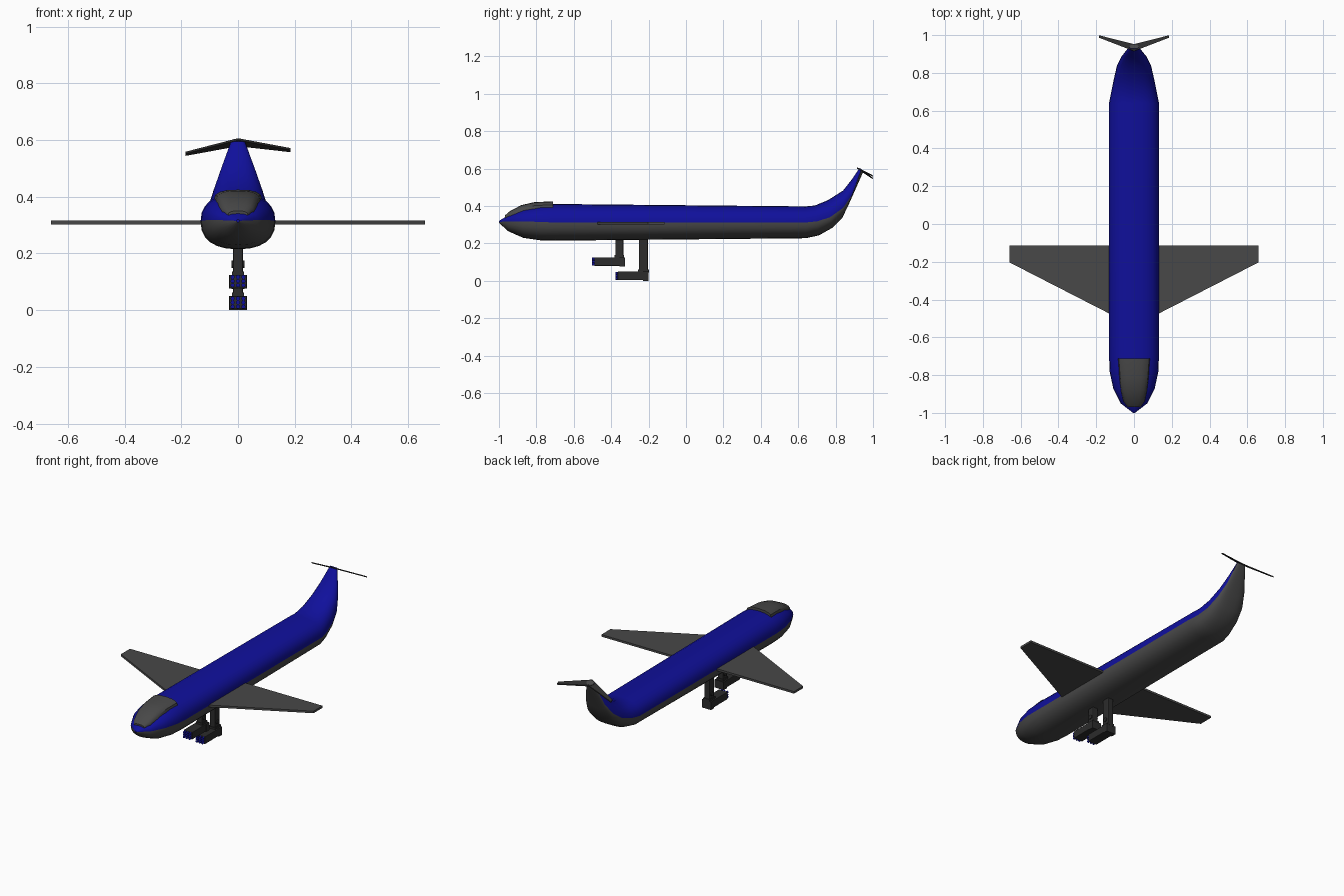
import bpy, bmesh, math
from mathutils import Vector

if "Cube" in bpy.data.objects:
    bpy.data.objects.remove(bpy.data.objects["Cube"])


def material(name, rgb):
    m = bpy.data.materials.new(name)
    m.diffuse_color = (*rgb, 1)
    m.use_nodes = True
    m.node_tree.nodes["Principled BSDF"].inputs["Base Color"].default_value = m.diffuse_color
    return m


BLUE = material("blue_paint", (0.005, 0.005, 0.33))
GREY = material("dark_grey", (0.065, 0.065, 0.065))
BLACK = material("near_black", (0.025, 0.025, 0.025))


def finish(name, bm, mats, smooth=False):
    bmesh.ops.recalc_face_normals(bm, faces=bm.faces)
    me = bpy.data.meshes.new(name)
    bm.to_mesh(me)
    bm.free()
    ob = bpy.data.objects.new(name, me)
    bpy.context.collection.objects.link(ob)
    for m in mats:
        me.materials.append(m)
    if smooth:
        bpy.ops.object.select_all(action='DESELECT')
        ob.select_set(True)
        bpy.context.view_layer.objects.active = ob
        bpy.ops.object.shade_smooth_by_angle(angle=math.radians(35))
    return ob


def loft(name, stations, mats, n=24, power=0.85):
    """Stations: half width, then top, middle and bottom points as (y, z).
    The upper half uses material 0, the lower half material 1."""
    bm = bmesh.new()
    rings = []
    for w, top, mid, bot in stations:
        ring = []
        for i in range(n):
            a = 2 * math.pi * i / n
            c = math.copysign(abs(math.cos(a)) ** power, math.cos(a))
            s = abs(math.sin(a)) ** power
            p = Vector(mid).lerp(Vector(top if i <= n // 2 else bot), s)
            ring.append(bm.verts.new((w * c, p.x, p.y)))
        rings.append(ring)
    for r0, r1 in zip(rings, rings[1:]):
        for i in range(n):
            j = (i + 1) % n
            f = bm.faces.new((r0[i], r0[j], r1[j], r1[i]))
            f.material_index = 0 if i < n // 2 else 1
    bm.faces.new(rings[0])
    bm.faces.new(rings[-1]).material_index = 1
    return finish(name, bm, mats, True)


def plate(name, outline, thickness, mat):
    """Flat plate from corner points, thickened both ways in z."""
    bm = bmesh.new()
    lo = [bm.verts.new((x, y, z - thickness / 2)) for x, y, z in outline]
    hi = [bm.verts.new((x, y, z + thickness / 2)) for x, y, z in outline]
    bm.faces.new(lo)
    bm.faces.new(hi)
    for i in range(len(lo)):
        j = (i + 1) % len(lo)
        bm.faces.new((lo[i], lo[j], hi[j], hi[i]))
    return finish(name, bm, [mat])


def box(name, x, y, z, mat, bevel=0.0):
    bm = bmesh.new()
    bmesh.ops.create_cube(bm, size=1)
    for v in bm.verts:
        for k, (a, b) in enumerate((x, y, z)):
            v.co[k] = (a + b) / 2 + v.co[k] * (b - a)
    ob = finish(name, bm, [mat])
    if bevel:
        mod = ob.modifiers.new("bevel", 'BEVEL')
        mod.width, mod.segments = bevel, 2
    return ob


def tube(name, center, radius, depth, axis, mat):
    bm = bmesh.new()
    bmesh.ops.create_cone(bm, cap_ends=True, segments=12, radius1=radius,
                          radius2=radius, depth=depth)
    ob = finish(name, bm, [mat], True)
    ob.location = center
    ob.rotation_euler = (math.pi / 2, 0, 0) if axis == 'Y' else (0, math.pi / 2, 0)
    return ob


# Fuselage with the upswept tail
loft("fuselage", [
    (0.005, (-1.0, 0.32), (-1.0, 0.315), (-1.0, 0.31)),
    (0.070, (-0.95, 0.352), (-0.95, 0.318), (-0.95, 0.265)),
    (0.110, (-0.87, 0.388), (-0.87, 0.318), (-0.87, 0.230)),
    (0.129, (-0.78, 0.405), (-0.78, 0.315), (-0.78, 0.217)),
    (0.132, (-0.70, 0.411), (-0.70, 0.312), (-0.70, 0.215)),
    (0.132, (0.64, 0.398), (0.64, 0.312), (0.64, 0.228)),
    (0.120, (0.69, 0.403), (0.70, 0.318), (0.71, 0.243)),
    (0.106, (0.76, 0.432), (0.77, 0.340), (0.785, 0.285)),
    (0.090, (0.84, 0.483), (0.84, 0.390), (0.835, 0.335)),
    (0.065, (0.885, 0.540), (0.888, 0.460), (0.872, 0.413)),
    (0.024, (0.928, 0.604), (0.938, 0.597), (0.950, 0.588)),
], [BLUE, GREY])

# Canopy, a raised hood over the nose
loft("canopy", [
    (0.035, (-0.968, 0.350), (-0.968, 0.335), (-0.968, 0.325)),
    (0.056, (-0.940, 0.374), (-0.940, 0.345), (-0.940, 0.330)),
    (0.070, (-0.880, 0.405), (-0.880, 0.368), (-0.880, 0.350)),
    (0.078, (-0.810, 0.421), (-0.810, 0.384), (-0.810, 0.370)),
    (0.085, (-0.712, 0.425), (-0.712, 0.390), (-0.712, 0.375)),
], [GREY, GREY], n=16, power=0.75)

# Wings
for side, s in (("left", -1), ("right", 1)):
    plate(side + "_wing", [(s * 0.10, -0.49, 0.309), (s * 0.66, -0.203, 0.309),
                           (s * 0.66, -0.115, 0.309), (s * 0.10, -0.115, 0.309)],
          0.013, GREY)


# Swept tailplane lying in one tilted plane
def tail_point(x, y):
    return (x, y, 0.603 - (y - 0.915) * 0.58 + 0.035 * x)


for side, s in (("left", -1), ("right", 1)):
    plate(side + "_tailplane", [tail_point(0, 0.915), tail_point(s * 0.185, 0.986),
                                tail_point(s * 0.185, 0.999), tail_point(0, 0.952)],
          0.007, BLACK)

# Hanging pods: struts, pivot bolts, casings and tube clusters
for label, front, back, z0, z1, s0, s1 in (
        ("upper", -0.49, -0.325, 0.080, 0.125, -0.378, -0.335),
        ("lower", -0.365, -0.200, 0.004, 0.050, -0.252, -0.203)):
    box(label + "_strut", (-0.018, 0.018), (s0, s1), (z1 - 0.01, 0.235), BLACK, 0.006)
    tube(label + "_pivot", (0, (s0 + s1) / 2, z1 + 0.037), 0.013, 0.046, 'X', BLACK)
    box(label + "_collar", (-0.022, 0.022), (s0 - 0.004, s1 + 0.004),
        (z1 - 0.005, z1 + 0.012), BLACK)
    box(label + "_pod", (-0.03, 0.03), (front, back), (z0, z1), BLACK, 0.003)
    box(label + "_pod_rim", (-0.031, 0.031), (back - 0.03, back), (z0 - 0.004, z1), BLACK)
    for i in range(3):
        for j in range(3):
            tube(f"{label}_tube_{i}{j}",
                 ((i - 1) * 0.019, front - 0.002, (z0 + z1) / 2 + (j - 1) * 0.0145),
                 0.0072, 0.022, 'Y', BLUE)
